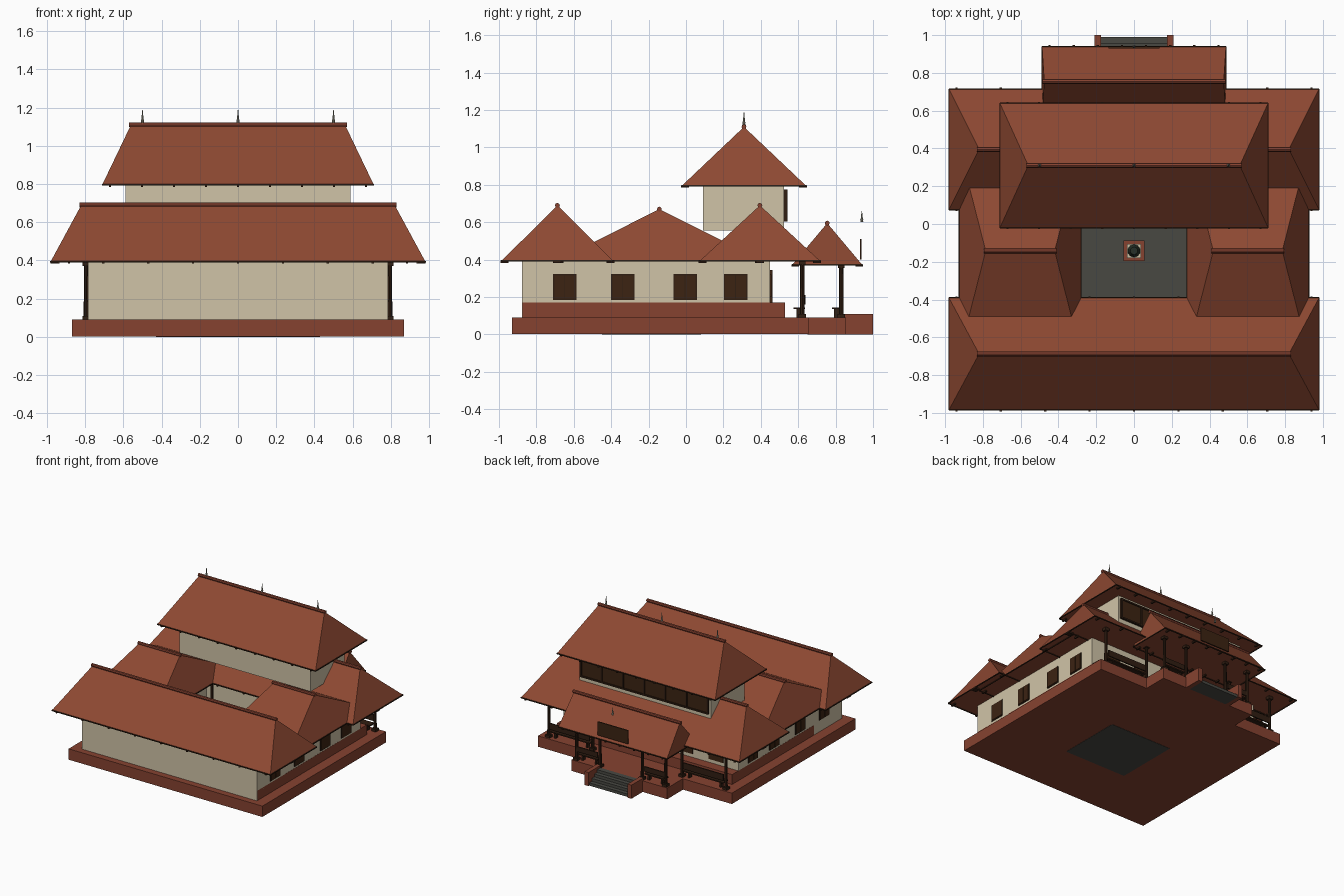
import bpy
import bmesh
from math import pi
from mathutils import Matrix, Vector

cube = bpy.data.objects.get("Cube")
if cube:
    bpy.data.objects.remove(cube, do_unlink=True)


def material(name, r, g, b):
    m = bpy.data.materials.new(name)
    m.use_nodes = True
    m.diffuse_color = (r, g, b, 1)
    m.node_tree.nodes["Principled BSDF"].inputs["Base Color"].default_value = (r, g, b, 1)
    return m


TILE = material("terracotta_tile", 0.27, 0.066, 0.032)
PLINTH = material("red_plinth", 0.24, 0.055, 0.03)
PLASTER = material("cream_plaster", 0.63, 0.55, 0.39)
WOOD = material("dark_wood", 0.03, 0.013, 0.006)
PANEL = material("brown_shutter", 0.045, 0.017, 0.006)
STONE = material("grey_stone", 0.065, 0.065, 0.055)
METAL = material("pale_metal", 0.3, 0.29, 0.23)
LEAF = material("dark_leaf", 0.02, 0.03, 0.02)


def finish(name, bm, mat):
    bmesh.ops.recalc_face_normals(bm, faces=bm.faces)
    mesh = bpy.data.meshes.new(name)
    bm.to_mesh(mesh)
    bm.free()
    mesh.materials.append(mat)
    ob = bpy.data.objects.new(name, mesh)
    bpy.context.collection.objects.link(ob)
    return ob


def add_box(bm, x0, x1, y0, y1, z0, z1):
    size = Matrix.Diagonal((x1 - x0, y1 - y0, z1 - z0, 1))
    mid = Matrix.Translation(((x0 + x1) / 2, (y0 + y1) / 2, (z0 + z1) / 2))
    bmesh.ops.create_cube(bm, size=1, matrix=mid @ size)


def boxes(name, mat, *spans):
    bm = bmesh.new()
    for s in spans:
        add_box(bm, *s)
    return finish(name, bm, mat)


def mirrored(name, mat, *spans):
    both = [s for x0, x1, *r in spans for s in ((x0, x1, *r), (-x1, -x0, *r))]
    return boxes(name, mat, *both)


def add_cone(bm, at, r1, r2, depth, rot=Matrix(), sides=8):
    bmesh.ops.create_cone(bm, cap_ends=True, segments=sides, radius1=r1, radius2=r2,
                          depth=depth, matrix=Matrix.Translation(at) @ rot)


def hip_roof(name, x0, x1, y0, y1, z, rx0, rx1, top, count=9):
    # Solid hipped roof with its ridge along x
    ym = (y0 + y1) / 2
    bm = bmesh.new()
    a, b, c, d, e, f = [bm.verts.new(p) for p in (
        (x0, y0, z), (x1, y0, z), (x1, y1, z), (x0, y1, z), (rx0, ym, top), (rx1, ym, top))]
    for face in ((a, b, f, e), (c, d, e, f), (b, c, f), (d, a, e), (d, c, b, a)):
        bm.faces.new(face)
    finish(name, bm, TILE)
    # Round ridge tiles
    bm = bmesh.new()
    add_cone(bm, ((rx0 + rx1) / 2, ym, top), 0.013, 0.013, rx1 - rx0 + 0.02,
             Matrix.Rotation(pi / 2, 4, 'Y'))
    finish(name + "_ridge", bm, PLINTH)
    # Thin eave boards and rafter ends
    bm = bmesh.new()
    lo, hi = z - 0.006, z + 0.002
    for y in (y0, y1):
        add_box(bm, x0, x1, y - 0.003, y + 0.003, lo, hi)
    for x in (x0, x1):
        add_box(bm, x - 0.003, x + 0.003, y0, y1, lo, hi)
    for i in range(count):
        x = x0 + 0.04 + (x1 - x0 - 0.08) * i / (count - 1)
        add_box(bm, x - 0.006, x + 0.006, y0 - 0.007, y0 + 0.035, z - 0.012, z)
        add_box(bm, x - 0.006, x + 0.006, y1 - 0.035, y1 + 0.007, z - 0.012, z)
    finish(name + "_eaves", bm, WOOD)


def pillars(name, spots, z0, z1):
    bm = bmesh.new()
    for x, y in spots:
        add_cone(bm, (x, y, (z0 + z1) / 2), 0.013, 0.011, z1 - z0)
        for w, a, b in ((0.02, z0, z0 + 0.02), (0.018, z1 - 0.03, z1)):
            add_box(bm, x - w, x + w, y - w, y + w, a, b)
    finish(name, bm, WOOD)


def finial(name, x, y, z, h):
    bm = bmesh.new()
    add_cone(bm, (x, y, z + h / 2), 0.008, 0.001, h)
    add_cone(bm, (x, y, z + h * 0.3), 0.009, 0.004, h * 0.2)
    finish(name, bm, METAL)


# Plinths and courtyard floor
boxes("base_plinth", PLINTH, (-0.87, 0.87, -0.93, 0.655, 0.002, 0.09))
boxes("porch_plinth", PLINTH, (-0.43, 0.43, 0.65, 0.855, 0, 0.09))
boxes("courtyard_floor", STONE, (-0.28, 0.28, -0.45, 0.08, 0, 0.1))
boxes("raised_floor", PLINTH,
      (-0.785, 0.785, -0.874, -0.45, 0.088, 0.17), (-0.785, 0.785, 0.08, 0.53, 0.088, 0.17),
      (-0.785, -0.28, -0.45, 0.08, 0.088, 0.17), (0.28, 0.785, -0.45, 0.08, 0.088, 0.17))

# Entrance steps between low cheek walls
mirrored("step_walls", PLINTH, (0.175, 0.21, 0.85, 1.0, 0, 0.11))
boxes("entrance_steps", STONE,
      *[(-0.175, 0.175, 0.85, 0.99 - 0.033 * i, 0, 0.023 * (i + 1)) for i in range(4)])

# Ground floor walls
boxes("front_wing_wall", PLASTER, (-0.785, 0.785, -0.878, -0.52, 0.09, 0.4))
boxes("back_wing_wall", PLASTER, (-0.785, 0.785, 0.17, 0.45, 0.17, 0.4))
mirrored("side_wing_walls", PLASTER, (0.4, 0.784, -0.53, 0.18, 0.17, 0.4))

# Side windows with a frame and two shutters
for y in (-0.648, -0.338, -0.005, 0.265):
    mirrored("window_frame", WOOD, (0.783, 0.79, y - 0.063, y + 0.063, 0.185, 0.322))
    mirrored("window_shutters", PANEL, (0.783, 0.793, y - 0.056, y - 0.002, 0.192, 0.315),
             (0.783, 0.793, y + 0.002, y + 0.056, 0.192, 0.315))

# Back door and the windows beside it
boxes("back_door", PANEL, (-0.09, 0.09, 0.445, 0.462, 0.17, 0.345))
mirrored("back_windows", PANEL, (0.25, 0.38, 0.445, 0.457, 0.2, 0.32),
         (0.52, 0.65, 0.445, 0.457, 0.2, 0.32))

# Main roofs around the courtyard
hip_roof("front_roof", -0.98, 0.98, -0.985, -0.39, 0.395, -0.82, 0.82, 0.69)
hip_roof("back_roof", -0.98, 0.98, 0.075, 0.715, 0.395, -0.82, 0.82, 0.69)
hip_roof("left_roof", 0.28, 0.925, -0.69, 0.405, 0.395, 0.42, 0.785, 0.67, 5)
hip_roof("right_roof", -0.925, -0.28, -0.69, 0.405, 0.395, -0.785, -0.42, 0.67, 5)

# Bracket blocks under the roof ends
mirrored("end_brackets", WOOD,
         *[(0.94, 0.982, y - 0.022, y + 0.022, 0.383, 0.395) for y in (-0.69, 0.395)])

# Upper storey with a long window band at the back
boxes("upper_wall", PLASTER, (-0.59, 0.59, 0.09, 0.525, 0.555, 0.8))
boxes("upper_window_panes", PANEL, (-0.56, 0.56, 0.52, 0.535, 0.615, 0.765))
bars = [(-0.57 + 0.19 * i - 0.006, -0.57 + 0.19 * i + 0.006, 0.52, 0.543, 0.61, 0.77)
        for i in range(7)]
boxes("upper_window_frame", WOOD, (-0.575, 0.575, 0.52, 0.543, 0.605, 0.617),
      (-0.575, 0.575, 0.52, 0.543, 0.763, 0.775), *bars)
hip_roof("upper_roof", -0.71, 0.71, -0.02, 0.64, 0.797, -0.56, 0.56, 1.11)
for x in (-0.5, 0, 0.5):
    finial("roof_finial", x, 0.31, 1.115, 0.075)

# Entrance porch
hip_roof("porch_roof", -0.487, 0.487, 0.57, 0.94, 0.375, -0.475, 0.475, 0.595, 8)
boxes("porch_name_board", PANEL, (-0.135, 0.135, 0.93, 0.939, 0.4, 0.51))
finial("porch_finial", 0, 0.94, 0.6, 0.06)

# Verandah, porch and courtyard pillars
pillars("verandah_pillars", [(x, 0.622) for x in (-0.795, -0.4, 0.4, 0.795)], 0.09, 0.4)
pillars("porch_pillars", [(x, 0.83) for x in (-0.4, -0.19, 0.19, 0.4)], 0.09, 0.385)
pillars("courtyard_pillars", [(x, y) for x in (-0.31, 0.31) for y in (-0.47, 0.11)], 0.17, 0.4)

# Bench seats with low rails between the pillars
mirrored("verandah_benches", WOOD, (0.42, 0.78, 0.575, 0.635, 0.135, 0.145),
         (0.42, 0.78, 0.628, 0.638, 0.16, 0.21),
         (0.45, 0.465, 0.59, 0.62, 0.09, 0.14), (0.735, 0.75, 0.59, 0.62, 0.09, 0.14))
mirrored("porch_benches", WOOD, (0.21, 0.39, 0.78, 0.835, 0.135, 0.145),
         (0.21, 0.39, 0.828, 0.838, 0.16, 0.2),
         (0.23, 0.245, 0.79, 0.82, 0.09, 0.14), (0.35, 0.365, 0.79, 0.82, 0.09, 0.14))

# Courtyard planter
boxes("planter_base", PLINTH, (-0.055, 0.055, -0.197, -0.087, 0.1, 0.13))
boxes("planter_body", PLASTER, (-0.037, 0.037, -0.179, -0.105, 0.13, 0.2))
bm = bmesh.new()
add_cone(bm, Vector((0, -0.142, 0.225)), 0.034, 0.02, 0.05, sides=10)
finish("planter_shrub", bm, LEAF)
